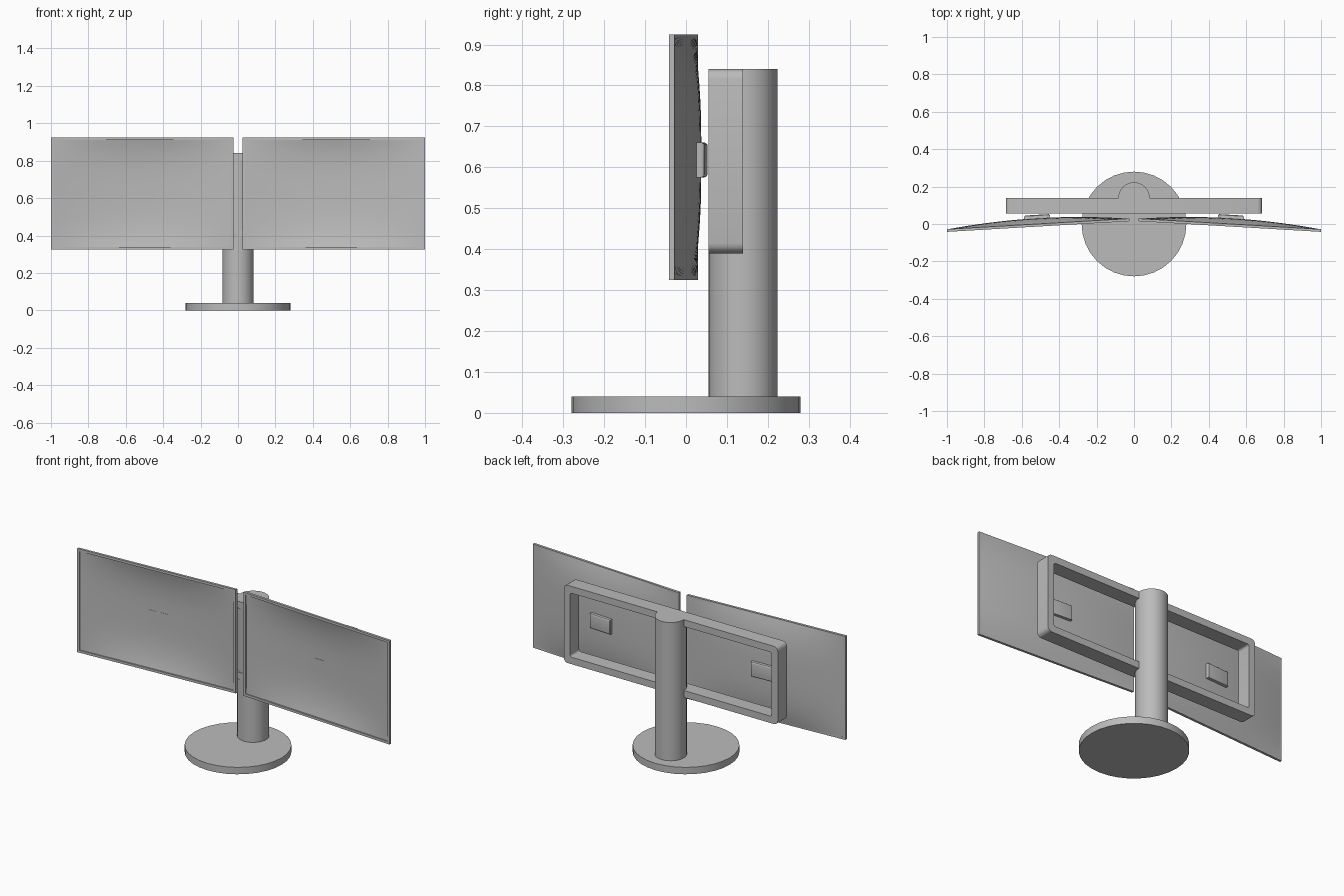
import bpy, bmesh, math

if "Cube" in bpy.data.objects:
    bpy.data.objects.remove(bpy.data.objects["Cube"])

grey = bpy.data.materials.new("plain grey")
grey.diffuse_color = (0.5, 0.5, 0.5, 1)
grey.use_nodes = True
grey.node_tree.nodes["Principled BSDF"].inputs["Base Color"].default_value = grey.diffuse_color


def finish(name, bm):
    bmesh.ops.recalc_face_normals(bm, faces=bm.faces)
    me = bpy.data.meshes.new(name)
    bm.to_mesh(me)
    bm.free()
    me.materials.append(grey)
    ob = bpy.data.objects.new(name, me)
    bpy.context.collection.objects.link(ob)
    bpy.ops.object.select_all(action='DESELECT')
    ob.select_set(True)
    bpy.context.view_layer.objects.active = ob
    bpy.ops.object.shade_smooth_by_angle(angle=math.radians(30))
    return ob


def cylinder(name, r, y, z0, z1):
    bm = bmesh.new()
    bmesh.ops.create_cone(bm, cap_ends=True, segments=32, radius1=r, radius2=r, depth=z1 - z0)
    bmesh.ops.translate(bm, verts=bm.verts, vec=(0, y, (z0 + z1) / 2))
    finish(name, bm)


def rounded_rect(x0, x1, z0, z1, r, n=4):
    pts = []
    for k, (cx, cz) in enumerate([(x1 - r, z1 - r), (x0 + r, z1 - r), (x0 + r, z0 + r), (x1 - r, z0 + r)]):
        for i in range(n + 1):
            a = math.pi / 2 * (k + i / n)
            pts.append((cx + r * math.cos(a), cz + r * math.sin(a)))
    return pts


def ring(name, outer, inner, y0, y1, shift=lambda x: 0):
    """Closed frame between two loops, extruded from y0 to y1."""
    bm = bmesh.new()
    loops = [[bm.verts.new((x, y + shift(x), z)) for x, z in loop]
             for loop, y in ((outer, y0), (outer, y1), (inner, y1), (inner, y0))]
    n = len(outer)
    for k in range(4):
        a, b = loops[k], loops[(k + 1) % 4]
        for i in range(n):
            j = (i + 1) % n
            bm.faces.new((a[i], a[j], b[j], b[i]))
    finish(name, bm)


# stand: round foot, post, hollow rounded carrier frame
cylinder("base", 0.28, 0, 0, 0.04)
cylinder("post", 0.084, 0.139, 0.04, 0.84)
ring("carrier_frame", rounded_rect(-0.685, 0.685, 0.39, 0.84, 0.025),
     rounded_rect(-0.645, 0.645, 0.43, 0.80, 0.012), 0.055, 0.139)

X0, X1, Z0, Z1 = 0.025, 1.0, 0.325, 0.925


def chord(x):
    # front plane of the angled monitors
    return 0.015 - 0.057 * (abs(x) - X0) / (X1 - X0)


def rect(s, d):
    return [(s * (X0 + d), Z0 + d), (s * (X1 - d), Z0 + d), (s * (X1 - d), Z1 - d), (s * (X0 + d), Z1 - d)]


for s, side in ((-1, "left"), (1, "right")):
    # bezel
    ring(side + "_bezel", rect(s, 0), rect(s, 0.014), 0, 0.014, chord)

    # dished panel: concave screen with a matching bulged back
    bm = bmesh.new()
    nu, nv, d = 24, 16, 0.003
    layers = []
    for off in (0.005, 0.0135):
        g = []
        for i in range(nu + 1):
            u = -1 + 2 * i / nu
            x = (X0 + X1) / 2 + u * ((X1 - X0) / 2 - d)
            col = []
            for j in range(nv + 1):
                v = -1 + 2 * j / nv
                z = (Z0 + Z1) / 2 + v * ((Z1 - Z0) / 2 - d)
                b = 0.031 * (1 - u * u) * (1 - abs(v) ** 3)
                col.append(bm.verts.new((s * x, chord(x) + off + b, z)))
            g.append(col)
        layers.append(g)
        for i in range(nu):
            for j in range(nv):
                bm.faces.new((g[i][j], g[i + 1][j], g[i + 1][j + 1], g[i][j + 1]))
    f, k = layers
    for i in range(nu):
        for j in (0, nv):
            bm.faces.new((f[i][j], f[i + 1][j], k[i + 1][j], k[i][j]))
    for j in range(nv):
        for i in (0, nu):
            bm.faces.new((f[i][j], f[i][j + 1], k[i][j + 1], k[i][j]))
    finish(side + "_screen_panel", bm)

    # mounting block on the back
    bm = bmesh.new()
    bmesh.ops.create_cube(bm, size=1)
    bmesh.ops.scale(bm, verts=bm.verts, vec=(0.138, 0.028, 0.085))
    edges = [e for e in bm.edges if all(v.co.y > 0 for v in e.verts)]
    bmesh.ops.bevel(bm, geom=edges, offset=0.008, segments=3, profile=0.5, affect='EDGES')
    for v in bm.verts:
        v.co.y += 0.035 - 0.057 * v.co.x
        v.co.x = s * (v.co.x + 0.518)
        v.co.z += 0.618
    finish(side + "_mount_block", bm)
